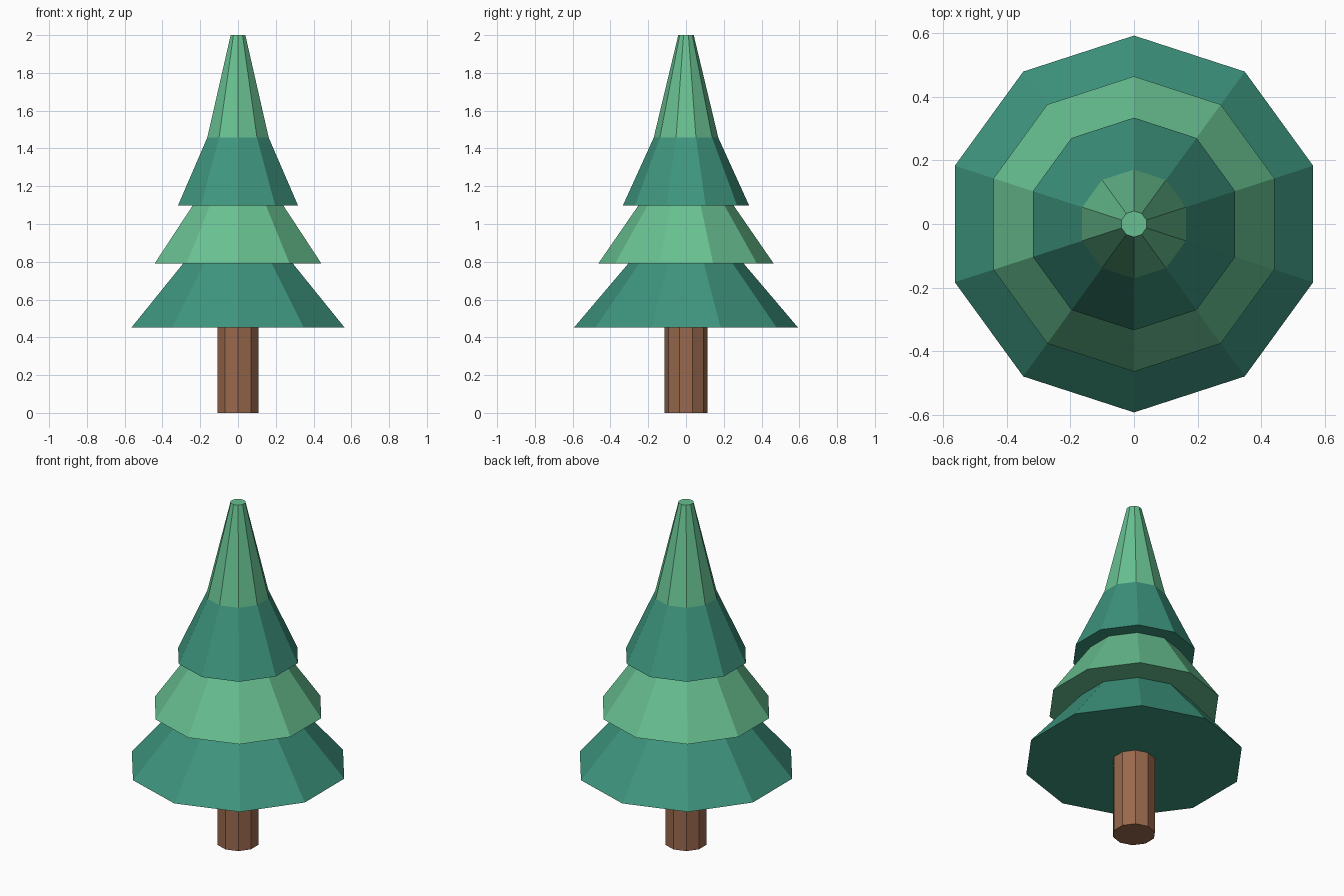
import bpy
import bmesh
from math import sin, cos, tau

if "Cube" in bpy.data.objects:
    bpy.data.objects.remove(bpy.data.objects["Cube"])

SIDES = 10


def material(name, rgb):
    mat = bpy.data.materials.new(name)
    mat.diffuse_color = (*rgb, 1.0)
    mat.use_nodes = True
    mat.node_tree.nodes["Principled BSDF"].inputs["Base Color"].default_value = mat.diffuse_color
    return mat


def lathe(name, profile, mats):
    """Revolve (radius, z, material index of band above) into a capped 10-sided solid."""
    bm = bmesh.new()
    rings = [[bm.verts.new((r * sin(tau * i / SIDES), -r * cos(tau * i / SIDES), z))
              for i in range(SIDES)] for r, z, _ in profile]
    for low, high, (_, _, m) in zip(rings, rings[1:], profile):
        for i in range(SIDES):
            j = (i + 1) % SIDES
            bm.faces.new((low[i], low[j], high[j], high[i])).material_index = m
    bm.faces.new(rings[0][::-1]).material_index = profile[0][2]
    bm.faces.new(rings[-1]).material_index = profile[-1][2]
    bmesh.ops.recalc_face_normals(bm, faces=bm.faces[:])
    mesh = bpy.data.meshes.new(name)
    bm.to_mesh(mesh)
    bm.free()
    for mat in mats:
        mesh.materials.append(mat)
    obj = bpy.data.objects.new(name, mesh)
    bpy.context.collection.objects.link(obj)
    return obj


bark = material("bark", (0.323, 0.141, 0.074))
dark = material("dark_needles", (0.048, 0.30, 0.209))
light = material("light_needles", (0.138, 0.527, 0.283))

# Trunk
lathe("trunk", [(0.115, 0.0, 0), (0.115, 0.453, 0)], [bark])

# Stepped foliage: flared tiers with flat undersides, tapering to a blunt tip
lathe("foliage", [
    (0.592, 0.453, 0), (0.305, 0.791, 1),   # bottom tier, then middle underside
    (0.464, 0.791, 1), (0.252, 1.098, 0),   # middle tier, then upper underside
    (0.334, 1.098, 0), (0.171, 1.457, 1),   # upper tier, then tip
    (0.041, 2.0, 1),
], [dark, light])
